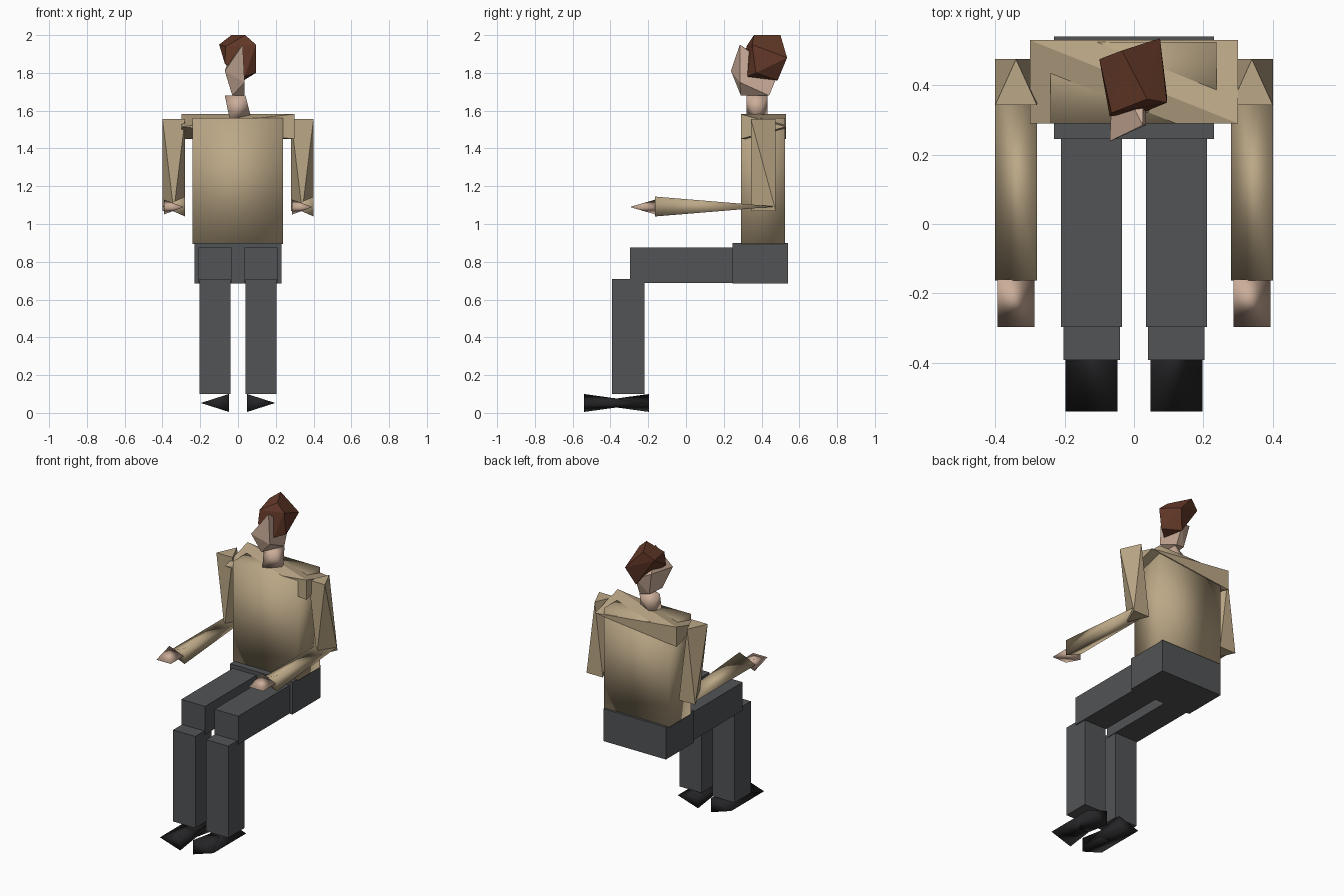
import bpy, bmesh
from itertools import product

if "Cube" in bpy.data.objects:
    bpy.data.objects.remove(bpy.data.objects["Cube"])


def material(name, rgb):
    m = bpy.data.materials.new(name)
    m.diffuse_color = (*rgb, 1)
    m.use_nodes = True
    m.node_tree.nodes["Principled BSDF"].inputs["Base Color"].default_value = m.diffuse_color
    return m


SHIRT = material("shirt_tan", (0.50, 0.39, 0.24))
CLOTH = material("trouser_grey", (0.085, 0.087, 0.092))
SKIN = material("skin", (0.60, 0.42, 0.32))
HAIR = material("hair_brown", (0.13, 0.042, 0.022))
SHOE = material("shoe_black", (0.018, 0.018, 0.02))


def hull(name, points, mat, smooth=False):
    """Closed faceted solid spanned by a few corner points."""
    bm = bmesh.new()
    for p in points:
        bm.verts.new(p)
    res = bmesh.ops.convex_hull(bm, input=bm.verts[:])
    loose = [v for v in bm.verts if not v.link_faces]
    bmesh.ops.delete(bm, geom=loose, context='VERTS')
    bmesh.ops.dissolve_limit(bm, angle_limit=0.01, verts=bm.verts[:], edges=bm.edges[:])
    bmesh.ops.recalc_face_normals(bm, faces=bm.faces[:])
    for f in bm.faces:
        f.smooth = smooth
    me = bpy.data.meshes.new(name)
    bm.to_mesh(me)
    bm.free()
    me.materials.append(mat)
    ob = bpy.data.objects.new(name, me)
    bpy.context.collection.objects.link(ob)
    return ob


def box(name, xs, ys, zs, mat, smooth=False):
    return hull(name, list(product(xs, ys, zs)), mat, smooth)


def wedge(name, tall_x, thin_x, tall_y, thin_y, z0, z1, mat):
    """Triangular end at tall_y tapering to a flat level edge at thin_y."""
    zm = (z0 + z1) / 2
    return hull(name, [(tall_x, tall_y, z0), (tall_x, tall_y, z1), (thin_x, tall_y, zm),
                       (tall_x, thin_y, zm), (thin_x, thin_y, zm)], mat, True)


# Hips and torso
box("hips", (-0.23, 0.23), (0.245, 0.54), (0.685, 0.90), CLOTH)
box("torso", (-0.24, 0.238), (0.29, 0.525), (0.895, 1.562), SHIRT, True)

# Shoulder yoke with a diagonal ridge
hull("shoulders", [(0.30, 0.29, 1.45), (0.30, 0.29, 1.582), (-0.30, 0.53, 1.45),
                   (-0.30, 0.53, 1.582), (-0.30, 0.29, 1.515), (0.30, 0.53, 1.515)], SHIRT)

for side, s in (("left", -1), ("right", 1)):
    # Legs
    box(side + "_thigh", (s * 0.035, s * 0.21), (-0.297, 0.27), (0.687, 0.875), CLOTH)
    box(side + "_shin", (s * 0.04, s * 0.203), (-0.392, -0.22), (0.10, 0.71), CLOTH)
    # Shoe: toe and heel tapers crossing each other
    wedge(side + "_shoe_toe", s * 0.048, s * 0.197, -0.54, -0.195, 0.005, 0.10, SHOE)
    wedge(side + "_shoe_heel", s * 0.048, s * 0.197, -0.195, -0.54, 0.005, 0.10, SHOE)
    # Arm: twisted triangular sleeve, forearm and hand
    c = s * 0.34
    l, r = c - 0.06, c + 0.06
    hull(side + "_upper_arm", [(l, 0.343, 1.557), (r, 0.343, 1.557), (c, 0.475, 1.557),
                               (l, 0.475, 1.07), (r, 0.475, 1.07), (c, 0.343, 1.07)], SHIRT)
    wedge(side + "_forearm", r, l, -0.163, 0.475, 1.04, 1.145, SHIRT)
    wedge(side + "_hand", l + 0.007, r - 0.007, -0.16, -0.297, 1.05, 1.13, SKIN)

# Neck
hull("neck", [(-0.07, 0.375, 1.68), (0.04, 0.32, 1.68), (0.04, 0.432, 1.68),
              (0.07, 0.375, 1.56), (-0.045, 0.32, 1.56), (-0.045, 0.432, 1.56)], SKIN, True)

# Head and hair
hull("head", [(-0.07, 0.238, 1.81), (0.025, 0.285, 1.95), (0.035, 0.285, 1.75),
              (-0.03, 0.29, 1.68), (0.033, 0.44, 1.68), (-0.03, 0.43, 1.69),
              (0.03, 0.49, 1.80), (-0.06, 0.45, 1.84)], SKIN)
hull("hair", [(0.038, 0.36, 2.0), (-0.035, 0.50, 2.0), (-0.10, 0.475, 1.95),
              (0.075, 0.535, 1.88), (0.095, 0.35, 1.95), (0.095, 0.37, 1.80),
              (-0.07, 0.31, 1.85), (0.03, 0.485, 1.76), (0.035, 0.325, 1.78),
              (-0.065, 0.32, 1.94)], HAIR)
